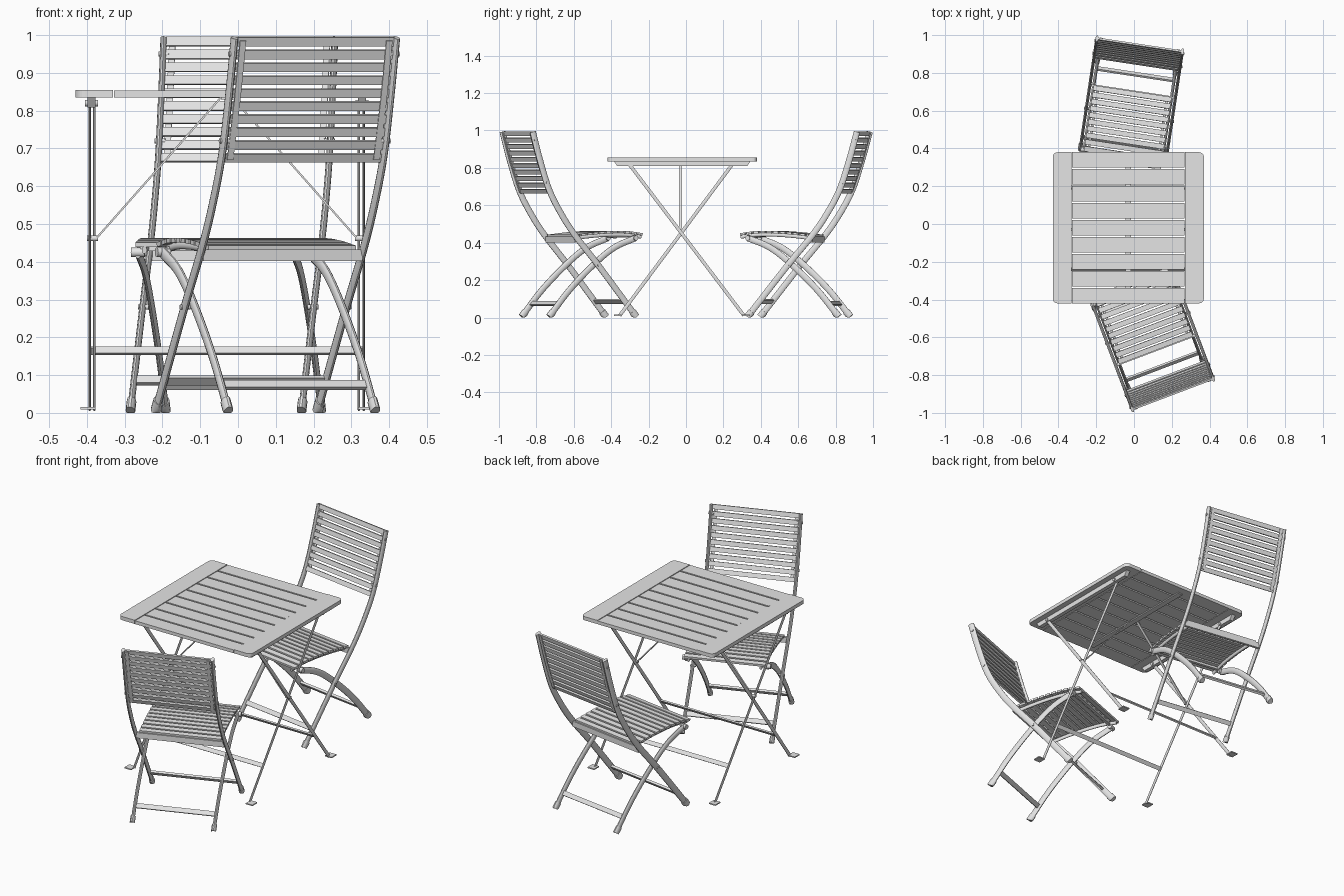
import bpy, bmesh, math
from mathutils import Matrix, Vector

if "Cube" in bpy.data.objects:
    bpy.data.objects.remove(bpy.data.objects["Cube"])

grey = bpy.data.materials.new("light grey")
grey.use_nodes = True
tone = (0.78, 0.78, 0.78, 1)
grey.diffuse_color = tone
grey.node_tree.nodes["Principled BSDF"].inputs["Base Color"].default_value = tone


def finish(bm, name, place, smooth=False):
    bmesh.ops.recalc_face_normals(bm, faces=bm.faces)
    mesh = bpy.data.meshes.new(name)
    bm.to_mesh(mesh)
    bm.free()
    mesh.materials.append(grey)
    ob = bpy.data.objects.new(name, mesh)
    bpy.context.collection.objects.link(ob)
    ob.matrix_world = place
    if smooth:
        bpy.ops.object.select_all(action='DESELECT')
        ob.select_set(True)
        bpy.context.view_layer.objects.active = ob
        bpy.ops.object.shade_smooth_by_angle(angle=math.radians(40))


def add_box(bm, centre, size, tilt=0.0):
    """Box turned about the sideways axis."""
    m = (Matrix.Translation(centre) @ Matrix.Rotation(tilt, 4, 'X')
         @ Matrix.Diagonal((*size, 1)))
    return bmesh.ops.create_cube(bm, size=1, matrix=m)["verts"]


def box(name, place, centre, size, tilt=0.0):
    bm = bmesh.new()
    add_box(bm, centre, size, tilt)
    finish(bm, name, place)


def spline(pts, steps=5):
    """Catmull-Rom curve through 2D points."""
    p = [Vector(q) for q in pts]
    p = [2 * p[0] - p[1]] + p + [2 * p[-1] - p[-2]]
    out = []
    for a, b, c, d in zip(p, p[1:], p[2:], p[3:]):
        for i in range(steps):
            t = i / steps
            out.append(0.5 * (2 * b + (c - a) * t + (2 * a - 5 * b + 4 * c - d) * t ** 2
                              + (3 * b - a - 3 * c + d) * t ** 3))
    return out + [p[-2]]


def sweep(name, place, x, path, wide, deep, sides=12):
    """Oval tube along a (y, z) path at sideways position x, cut flat at the ground."""
    bm = bmesh.new()
    rings = []
    for i, q in enumerate(path):
        t = (path[min(i + 1, len(path) - 1)] - path[max(i - 1, 0)]).normalized()
        n = Vector((-t.y, t.x))
        ring = []
        for k in range(sides):
            a = math.tau * (k + 0.5) / sides
            r = q + n * (deep / 2 * math.sin(a))
            ring.append(bm.verts.new((x + wide / 2 * math.cos(a), r.x, max(r.y, 0))))
        rings.append(ring)
    for r, s in zip(rings, rings[1:]):
        for k in range(sides):
            j = (k + 1) % sides
            bm.faces.new((r[k], r[j], s[j], s[k]))
    bm.faces.new(rings[0])
    bm.faces.new(rings[-1])
    finish(bm, name, place, True)


def bolt(name, place, x, y, z, length, radius=0.007):
    bm = bmesh.new()
    m = Matrix.Translation((x, y, z)) @ Matrix.Rotation(math.pi / 2, 4, 'Y')
    bmesh.ops.create_cone(bm, cap_ends=True, segments=10, radius1=radius,
                          radius2=radius, depth=length, matrix=m)
    finish(bm, name, place, True)


def at_height(path, z):
    """Position and lean of a path at a height."""
    for a, b in zip(path, path[1:]):
        if min(a.y, b.y) <= z <= max(a.y, b.y):
            d = a - b if a.y > b.y else b - a
            return a.lerp(b, (z - a.y) / (b.y - a.y)).x, math.atan2(-d.x, d.y)


SIDES = (("left", 1), ("right", -1))


# Folding chair, facing -y, origin under the top of its back
def chair(name, place):
    stile = spline([(0, 0.993), (-0.042, 0.84), (-0.095, 0.68), (-0.165, 0.55),
                    (-0.245, 0.435), (-0.378, 0.275), (-0.585, 0.012)])
    leg = spline([(-0.595, 0.425), (-0.475, 0.375), (-0.358, 0.285),
                  (-0.22, 0.15), (-0.108, 0.012)])
    seat = spline([(-0.25, 0.437), (-0.35, 0.449), (-0.45, 0.456),
                   (-0.55, 0.456), (-0.635, 0.445)])
    rail = [q - Vector((0, 0.014)) for q in seat]
    for side, s in SIDES:
        tag = f"{name}_{side}_"
        sweep(tag + "stile", place, s * 0.229, stile, 0.017, 0.034)
        sweep(tag + "curved_leg", place, s * 0.208, leg, 0.017, 0.034)
        sweep(tag + "seat_rail", place, s * 0.185, rail, 0.014, 0.02)
        # End caps resting flat on the ground
        for part, path, x in (("stile_foot", stile, 0.229), ("leg_foot", leg, 0.208)):
            d = (path[-1] - path[-2]).normalized()
            end = path[-1] + d * 0.01
            sweep(tag + part, place, s * x, [end - d * 0.035, end - d * 0.015, end],
                  0.025, 0.04)
        # Back strip behind the slats
        strip = [Vector((at_height(stile, z)[0] + 0.008, z)) for z in (0.985, 0.83, 0.67)]
        sweep(tag + "back_strip", place, s * 0.207, strip, 0.024, 0.005, 4)
        # Bolts and front seat hinge
        for z in (0.95, 0.72, 0.28):
            bolt(tag + "bolt", place, s * 0.227, at_height(stile, z)[0], z, 0.028)
        bolt(tag + "seat_hinge", place, s * 0.208, -0.592, 0.425, 0.036, 0.013)
    # Back slats
    bm = bmesh.new()
    for i in range(10):
        z = 0.983 - i * 0.0342
        y, lean = at_height(stile, z)
        add_box(bm, (0, y, z), (0.444, 0.01, 0.024), lean)
    finish(bm, name + "_back_slats", place)
    # Seat slats following the seat curve
    bm = bmesh.new()
    for i in range(11):
        y = -0.262 - i * 0.036
        for a, b in zip(seat, seat[1:]):
            if b.x <= y <= a.x:
                z = a.lerp(b, (y - a.x) / (b.x - a.x)).y
                tilt = math.atan2(a.y - b.y, a.x - b.x)
        add_box(bm, (0, y, z), (0.418, 0.027, 0.012), tilt)
    finish(bm, name + "_seat_slats", place)
    # Cross bars
    box(name + "_rear_seat_bar", place, (0, -0.25, 0.417), (0.45, 0.014, 0.03))
    box(name + "_front_seat_bar", place, (0, -0.592, 0.435), (0.4, 0.016, 0.012))
    for part, path, z, w in (("stile_bar", stile, 0.086, 0.45), ("leg_bar", leg, 0.074, 0.412)):
        y, lean = at_height(path, z)
        box(f"{name}_{part}", place, (0, y, z), (w, 0.012, 0.024), lean)


chair("rear_chair", Matrix.Translation((0.03, 0.948, 0)) @ Matrix.Rotation(math.radians(-8.6), 4, 'Z'))
chair("front_chair", Matrix.Translation((0.205, -0.9, 0)) @ Matrix.Rotation(math.radians(200.7), 4, 'Z'))

# Folding table, centred on its own origin
table = Matrix.Translation((-0.03, -0.02, 0))
bm = bmesh.new()
for i in range(9):
    add_box(bm, (0, (i - 4) * 0.09, 0.844), (0.597, 0.081, 0.018))
finish(bm, "table_slats", table)
for side, s in SIDES:
    # End board with rounded outer corners
    bm = bmesh.new()
    add_box(bm, (s * 0.3505, 0, 0.845), (0.099, 0.8, 0.02))
    corners = [e for e in bm.edges if all(v.co.x * s > 0.36 for v in e.verts)
               and abs(e.verts[0].co.z - e.verts[1].co.z) > 0.01]
    bmesh.ops.bevel(bm, geom=corners, offset=0.025, segments=5, profile=0.5, affect='EDGES')
    finish(bm, f"table_{side}_end_board", table)
    # Under rail with slanted ends
    bm = bmesh.new()
    for v in add_box(bm, (s * 0.358, 0, 0.822), (0.022, 0.73, 0.026)):
        if v.co.z < 0.82:
            v.co.y *= 0.95
    finish(bm, f"table_{side}_under_rail", table)
    # Crossed legs, feet and bolts
    for part, x, top, foot in (("outer", 0.363, -0.28, 0.33), ("inner", 0.35, 0.265, -0.335)):
        sweep(f"table_{side}_{part}_leg", table, s * x,
              [Vector((top, 0.815)), Vector((foot, 0.01))], 0.007, 0.02, 8)
        box(f"table_{side}_{part}_foot", table,
            (s * 0.367, foot + math.copysign(0.01, foot), 0.012), (0.04, 0.042, 0.006))
        bolt(f"table_{side}_{part}_bolt", table, s * 0.358, top, 0.82, 0.034, 0.009)
    bolt(f"table_{side}_pivot", table, s * 0.355, -0.01, 0.462, 0.03, 0.008)
    # Diagonal strap from the pivot to the underside
    a, b = Vector((s * 0.345, -0.01, 0.462)), Vector((s * 0.015, -0.01, 0.835))
    d = b - a
    m = (Matrix.Translation((a + b) / 2) @ Matrix.Rotation(math.atan2(d.x, d.z), 4, 'Y')
         @ Matrix.Diagonal((0.005, 0.015, d.length, 1)))
    bm = bmesh.new()
    bmesh.ops.create_cube(bm, size=1, matrix=m)
    finish(bm, f"table_{side}_strap", table)
box("table_centre_batten", table, (0, 0, 0.832), (0.03, 0.72, 0.006))
box("table_rear_leg_bar", table, (0, 0.213, 0.165), (0.726, 0.008, 0.022), 0.65)
box("table_front_leg_bar", table, (0, -0.22, 0.165), (0.7, 0.008, 0.022), -0.65)
